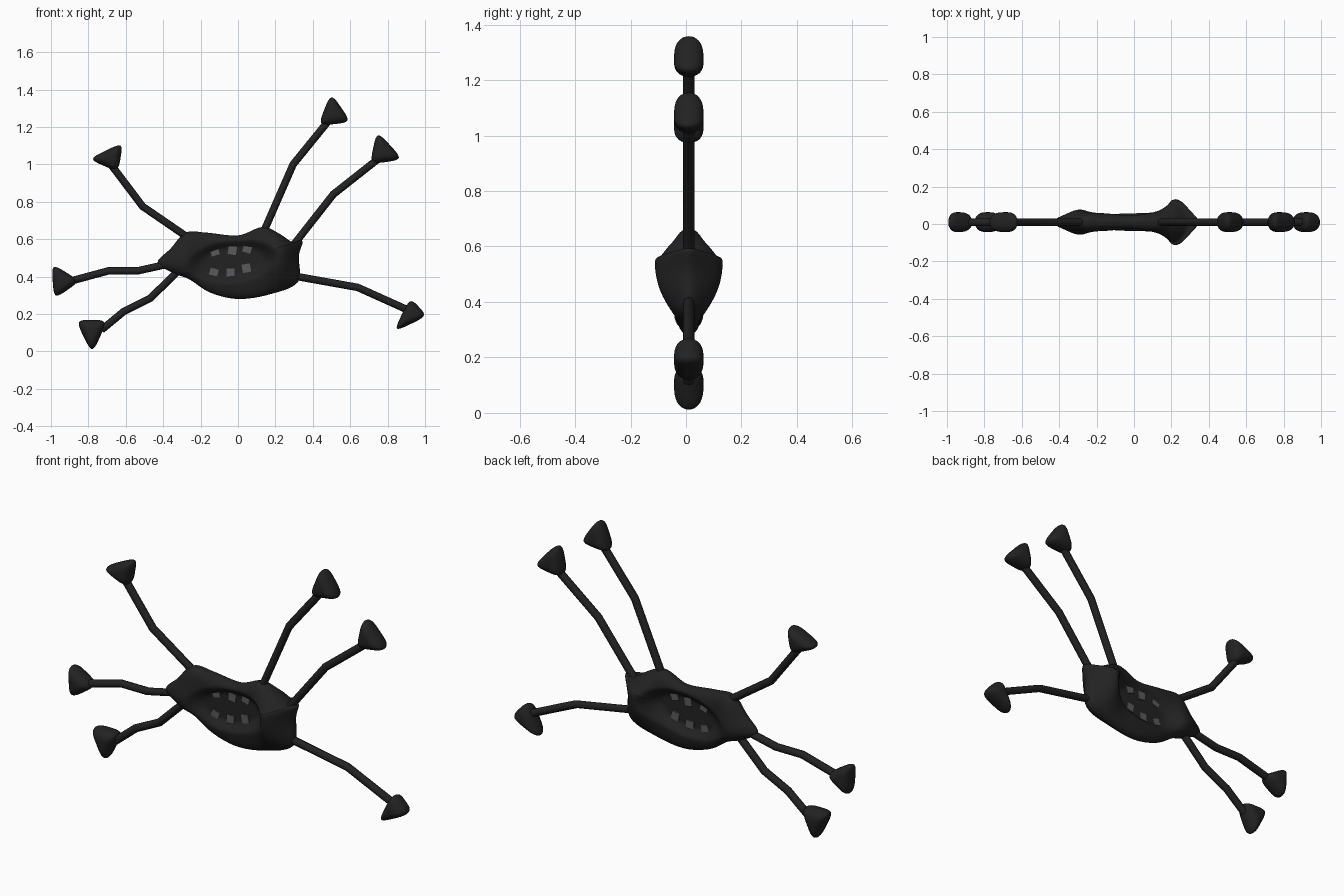
import bpy, bmesh, math
from mathutils import Vector

if "Cube" in bpy.data.objects:
    bpy.data.objects.remove(bpy.data.objects["Cube"])

Y0 = 0.01  # middle plane of the whole model


def material(name, v):
    m = bpy.data.materials.new(name)
    m.diffuse_color = (v, v, v, 1)
    m.use_nodes = True
    m.node_tree.nodes["Principled BSDF"].inputs["Base Color"].default_value = m.diffuse_color
    return m


DARK = material("charcoal", 0.016)
GREY = material("mid grey", 0.10)


def smooth_loop(pts, n):
    """Closed Catmull-Rom loop through 2D points."""
    out, k = [], len(pts)
    for i in range(k):
        p0, p1, p2, p3 = (Vector(pts[(i + j) % k]) for j in (-1, 0, 1, 2))
        for j in range(n):
            t = j / n
            out.append(0.5 * (2 * p1 + (p2 - p0) * t + (2 * p0 - 5 * p1 + 4 * p2 - p3) * t * t
                              + (3 * p1 - p0 - 3 * p2 + p3) * t ** 3))
    return out


def pillow(name, loop, centre, height, rings):
    """Two-sided cushion: outline in x/z, half thickness height(x, z, s)."""
    bm = bmesh.new()
    c = Vector(centre)
    n = len(loop)

    def ring(s, side):
        vs = []
        for p in loop:
            q = c + (p - c) * s
            vs.append(bm.verts.new((q.x, Y0 + side * height(q.x, q.y, s), q.y)))
        return vs

    rim = ring(1.0, 0)
    for side in (-1, 1):
        prev = rim
        for i in range(rings - 1, 0, -1):
            cur = ring(math.sin(i / rings * math.pi / 2), side)
            for j in range(n):
                k = (j + 1) % n
                bm.faces.new((prev[j], prev[k], cur[k], cur[j]))
            prev = cur
        tip = bm.verts.new((c.x, Y0 + side * height(c.x, c.y, 0), c.y))
        for j in range(n):
            bm.faces.new((prev[j], prev[(j + 1) % n], tip))
    bmesh.ops.recalc_face_normals(bm, faces=bm.faces)
    for f in bm.faces:
        f.smooth = True
    me = bpy.data.meshes.new(name)
    bm.to_mesh(me)
    bm.free()
    me.materials.append(DARK)
    ob = bpy.data.objects.new(name, me)
    bpy.context.collection.objects.link(ob)
    return ob


# Body: flattened blob, dished on both sides, swollen at the right end
def body_height(x, z, s):
    thick = (0.05 + 0.025 * math.exp(-((x + 0.3) / 0.07) ** 2)
             + 0.09 * math.exp(-((x - 0.235) / 0.09) ** 2 - ((z - 0.52) / 0.15) ** 2))
    rim = thick * math.sqrt(max(0, 1 - s ** 4))
    d = math.hypot((x + 0.03) / 0.24, (z - 0.485 - 0.1 * x) / 0.115)
    f = min(1, max(0, (d - 0.6) / 0.45))
    f = f * f * (3 - 2 * f)
    return min(rim, 0.012) * (1 - f) + rim * f


outline = [(-0.43, 0.475), (-0.36, 0.55), (-0.28, 0.635), (-0.17, 0.635), (0.0, 0.62), (0.13, 0.665),
           (0.22, 0.63), (0.29, 0.585), (0.345, 0.59), (0.325, 0.51), (0.32, 0.37), (0.17, 0.305),
           (0.0, 0.28), (-0.15, 0.315), (-0.26, 0.385), (-0.35, 0.42)]
pillow("body", smooth_loop(outline, 6), (-0.02, 0.475), body_height, 36)

# Arms: path points (x, z), then the three corners of each end pad
arms = {
    "upper_left": ([(-.24, .59), (-.51, .775), (-.68, 1.0)], [(-.775, 1.03), (-.63, 1.1), (-.65, .975)]),
    "middle_left": ([(-.38, .465), (-.54, .43), (-.695, .43), (-.88, .38)],
                    [(-.985, .45), (-.865, .375), (-.975, .3)]),
    "lower_left": ([(-.33, .42), (-.47, .283), (-.61, .214), (-.73, .115)],
                   [(-.85, .155), (-.715, .155), (-.78, .012)]),
    "lower_right": ([(.26, .41), (.64, .342), (.9, .225)], [(.85, .122), (.92, .267), (.993, .19)]),
    "upper_right": ([(.29, .56), (.51, .84), (.77, 1.045)], [(.72, 1.015), (.75, 1.155), (.86, 1.035)]),
    "top_right": ([(.12, .6), (.295, 1.0), (.49, 1.24)], [(.445, 1.22), (.5, 1.358), (.585, 1.235)]),
}
for name, (path, tri) in arms.items():
    cu = bpy.data.curves.new(name + "_arm", 'CURVE')
    cu.dimensions = '3D'
    cu.bevel_depth = 0.02
    cu.bevel_resolution = 2
    cu.use_fill_caps = True
    sp = cu.splines.new('POLY')
    sp.points.add(len(path) - 1)
    for p, (x, z) in zip(sp.points, path):
        p.co = (x, Y0, z, 1)
    cu.materials.append(DARK)
    bpy.context.collection.objects.link(bpy.data.objects.new(name + "_arm", cu))

    # End pad: rounded triangle with bulging sides
    corners = [Vector(t) for t in tri]
    c = sum(corners, Vector((0, 0))) / 3
    pts = []
    for a, b in zip(corners, corners[1:] + corners[:1]):
        mid = (a + b) / 2
        pts += [a, mid + (mid - c) * 0.28]
    pillow(name + "_pad", smooth_loop(pts, 6), c,
           lambda x, z, s: 0.053 * math.sqrt(max(0, 1 - s ** 3)), 10)


# Small blocks set through the thin middle of the body
def block(name, x, z, size, mat, tilt):
    bpy.ops.mesh.primitive_cube_add(size=1, location=(x, Y0, z), rotation=(0, tilt, 0))
    ob = bpy.context.object
    ob.name = name
    ob.scale = (size, 0.036, size)
    ob.data.materials.append(mat)


for i, (x, z, t) in enumerate([(-.13, .42, .3), (-.04, .42, 0), (.045, .445, -.2),
                               (-.125, .535, -.3), (-.03, .54, .15), (.05, .55, .3)]):
    block("grey_block_%d" % (i + 1), x, z, 0.045, GREY, t)
for i, (x, z) in enumerate([(-.215, .495), (.125, .56)]):
    block("dark_block_%d" % (i + 1), x, z, 0.04, DARK, 0.5)
